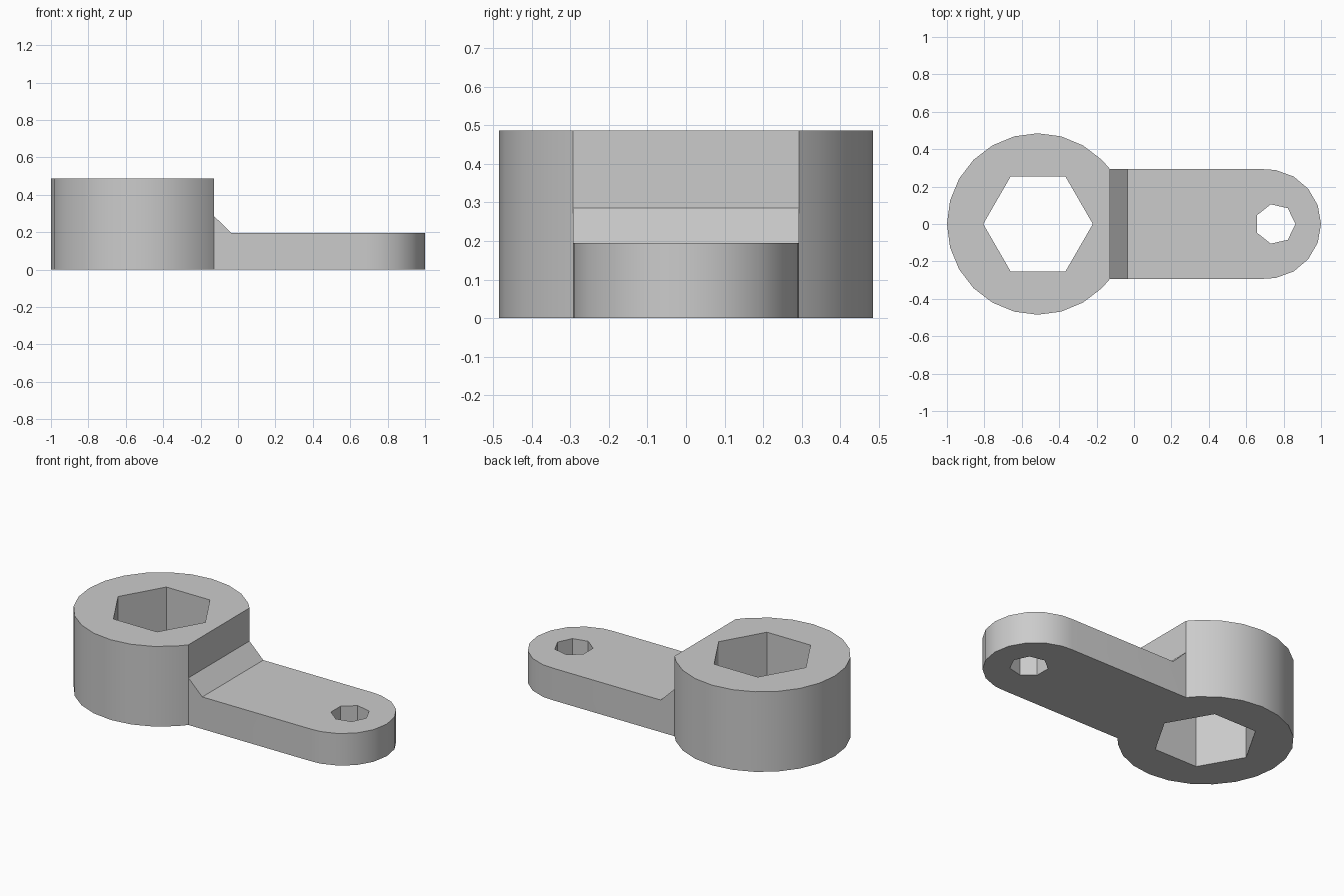
import bpy, bmesh
from math import cos, sin, radians
from mathutils import Vector

cube = bpy.data.objects.get("Cube")
if cube:
    bpy.data.objects.remove(cube, do_unlink=True)

HEAD_X, HEAD_R, HEAD_H = -0.515, 0.485, 0.487
TIP_X, ARM_W, ARM_H = 0.707, 0.293, 0.195
FLAT_X, ROOT_X = -0.128, -0.18

steel = bpy.data.materials.new("grey steel")
steel.use_nodes = True
steel.diffuse_color = (0.6, 0.6, 0.6, 1)
steel.node_tree.nodes["Principled BSDF"].inputs["Base Color"].default_value = (0.6, 0.6, 0.6, 1)


def arc(cx, r, angles):
    return [(cx + r * cos(radians(a)), r * sin(radians(a))) for a in angles]


def polygon(cx, r, sides):
    return arc(cx, r, [360 * i / sides for i in range(sides)])


def prism(name, loops, direction, place):
    """Extrude an outline, with optional holes, along a direction."""
    bm = bmesh.new()
    edges = []
    for loop in loops:
        verts = [bm.verts.new(place(*p)) for p in loop]
        edges += [bm.edges.new((v, verts[i - 1])) for i, v in enumerate(verts)]
    bmesh.ops.triangle_fill(bm, edges=edges, use_beauty=True)
    ext = bmesh.ops.extrude_face_region(bm, geom=bm.faces[:], use_keep_orig=True)
    moved = [g for g in ext["geom"] if isinstance(g, bmesh.types.BMVert)]
    bmesh.ops.translate(bm, verts=moved, vec=Vector(direction))
    bmesh.ops.recalc_face_normals(bm, faces=bm.faces)
    mesh = bpy.data.meshes.new(name)
    bm.to_mesh(mesh)
    bm.free()
    mesh.materials.append(steel)
    obj = bpy.data.objects.new(name, mesh)
    bpy.context.collection.objects.link(obj)
    return obj


def flat(x, y):
    return (x, y, 0)


# Round head with a flat side and a hexagonal socket
head_outline = [(FLAT_X, ARM_W)] + arc(HEAD_X, HEAD_R, range(45, 316, 15)) + [(FLAT_X, -ARM_W)]
head = prism("lever_body", [head_outline, polygon(-0.513, 0.293, 6)], (0, 0, HEAD_H), flat)

# Flat arm with a rounded tip and a small seven-sided hole
arm_outline = ([(ROOT_X, -ARM_W), (0.69, -ARM_W)] + arc(TIP_X, ARM_W, range(-80, 81, 20))
               + [(0.69, ARM_W), (ROOT_X, ARM_W)])
arm = prism("arm", [arm_outline, polygon(0.755, 0.108, 7)], (0, 0, ARM_H), flat)

# Sloped fillet where the arm meets the head
wedge = [(ROOT_X, 0.1), (-0.035, 0.1), (-0.035, ARM_H), (FLAT_X, 0.286), (ROOT_X, 0.286)]
fillet = prism("fillet", [wedge], (0, 2 * ARM_W, 0), lambda x, z: (x, -ARM_W, z))

# Fuse the parts into one body
bpy.context.view_layer.objects.active = head
for part in (arm, fillet):
    mod = head.modifiers.new("fuse", 'BOOLEAN')
    mod.operation, mod.solver, mod.object = 'UNION', 'EXACT', part
    bpy.ops.object.modifier_apply(modifier=mod.name)
    bpy.data.objects.remove(part, do_unlink=True)

# Merge flat areas and smooth the curved walls
bm = bmesh.new()
bm.from_mesh(head.data)
bmesh.ops.remove_doubles(bm, verts=bm.verts, dist=0.0005)
bmesh.ops.dissolve_limit(bm, angle_limit=radians(1), verts=bm.verts, edges=bm.edges)
bm.to_mesh(head.data)
bm.free()
for o in bpy.context.selected_objects:
    o.select_set(False)
head.select_set(True)
bpy.ops.object.shade_smooth_by_angle(angle=radians(30))
